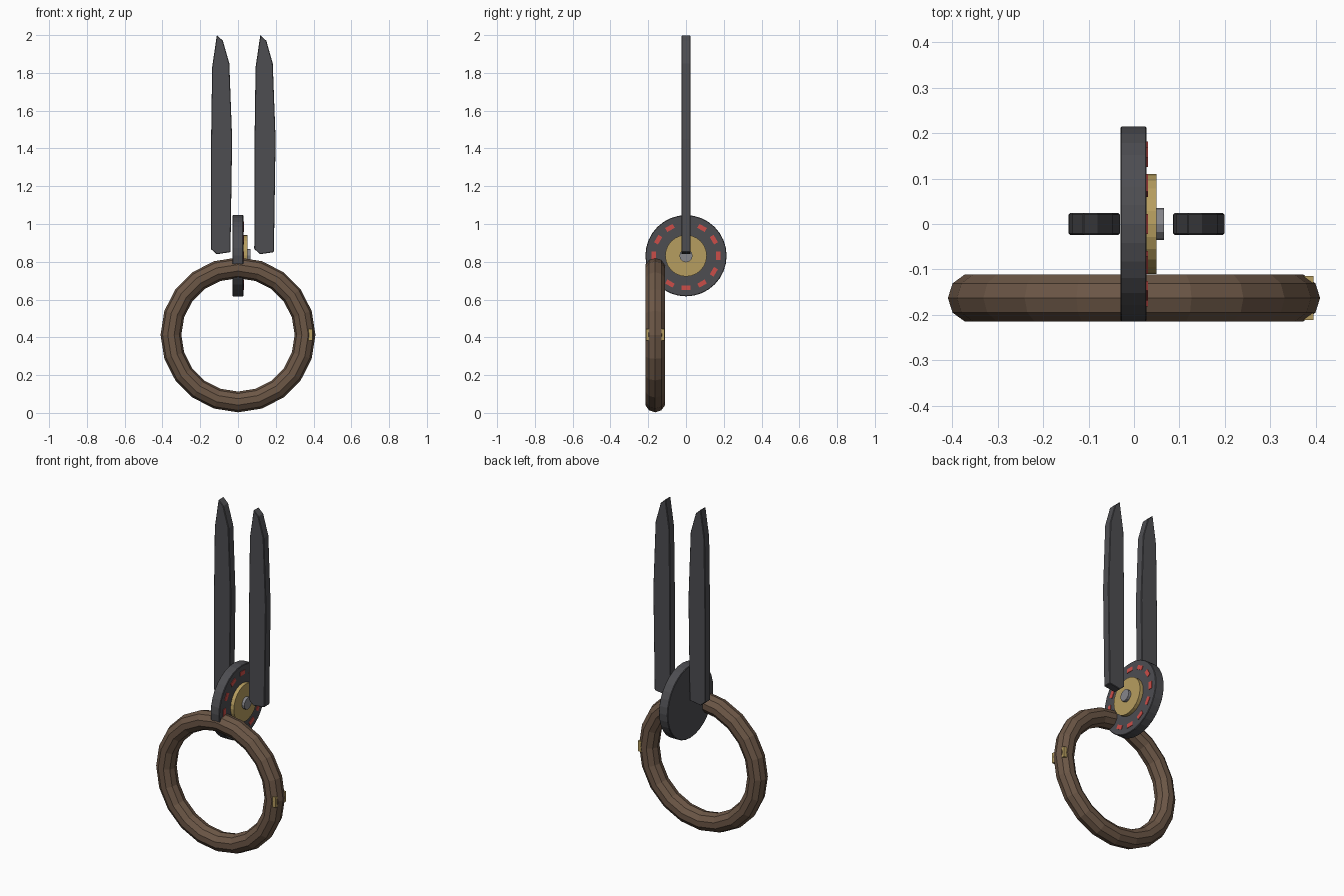
import bpy, bmesh, math
from mathutils import Matrix, Vector

if "Cube" in bpy.data.objects:
    bpy.data.objects.remove(bpy.data.objects["Cube"])


def material(name, rgb):
    m = bpy.data.materials.new(name)
    m.diffuse_color = (*rgb, 1)
    m.use_nodes = True
    m.node_tree.nodes["Principled BSDF"].inputs["Base Color"].default_value = m.diffuse_color
    return m


DARK = material("dark_steel", (0.075, 0.075, 0.083))
WOOD = material("brown_wood", (0.150, 0.095, 0.062))
BRASS = material("brass", (0.47, 0.34, 0.115))
RED = material("red_paint", (0.60, 0.075, 0.065))
PIN = material("light_steel", (0.24, 0.24, 0.26))

HUB_Z = 0.832
RING = Vector((0, -0.163, 0.413))


def finish(bm, name, mat, bevel=0):
    bmesh.ops.recalc_face_normals(bm, faces=bm.faces)
    me = bpy.data.meshes.new(name)
    bm.to_mesh(me)
    bm.free()
    me.materials.append(mat)
    ob = bpy.data.objects.new(name, me)
    bpy.context.collection.objects.link(ob)
    if bevel:
        mod = ob.modifiers.new("edge", 'BEVEL')
        mod.width, mod.segments = bevel, 1
        mod.limit_method = 'ANGLE'
        mod.angle_limit = math.radians(40)
    return ob


def disc(name, mat, radius, x0, x1, sides, bevel=0):
    bm = bmesh.new()
    place = Matrix.Translation(((x0 + x1) / 2, 0, HUB_Z)) @ Matrix.Rotation(math.pi / 2, 4, 'Y')
    bmesh.ops.create_cone(bm, cap_ends=True, segments=sides, radius1=radius,
                          radius2=radius, depth=x1 - x0, matrix=place)
    return finish(bm, name, mat, bevel)


def box(bm, size, place):
    bmesh.ops.create_cube(bm, size=1, matrix=place @ Matrix.Diagonal((*size, 1)))


# Hub: dark disc, brass plate, centre pin
disc("hub_disc", DARK, 0.215, -0.03, 0.028, 32, 0.003)
disc("hub_plate", BRASS, 0.11, 0.027, 0.05, 24)
disc("hub_pin", PIN, 0.035, 0.045, 0.066, 12)

# Red dashes around the hub face
bm = bmesh.new()
for i in range(12):
    turn = Matrix.Rotation(i * math.tau / 12, 4, 'X')
    box(bm, (0.005, 0.024, 0.045),
        Matrix.Translation((0.0285, 0, HUB_Z)) @ turn @ Matrix.Translation((0, 0.17, 0)))
finish(bm, "hub_dashes", RED)

# Handle ring: ten-sided tube swept around the y axis
MAJOR, MINOR, R, r = 20, 10, 0.355, 0.055
bm = bmesh.new()
loops = []
for i in range(MAJOR):
    a = i * math.tau / MAJOR
    loop = []
    for j in range(MINOR):
        b = j * math.tau / MINOR
        d = R + r * math.cos(b)
        loop.append(bm.verts.new(RING + Vector((d * math.cos(a), r * math.sin(b), d * math.sin(a)))))
    loops.append(loop)
for i in range(MAJOR):
    p, q = loops[i], loops[(i + 1) % MAJOR]
    for j in range(MINOR):
        k = (j + 1) % MINOR
        bm.faces.new((p[j], p[k], q[k], q[j]))
finish(bm, "handle_ring", WOOD)

# Brass clasp let into the right side of the ring
bm = bmesh.new()
box(bm, (0.022, 0.098, 0.062), Matrix.Translation((0.384, RING.y, RING.z)))
finish(bm, "ring_clasp", BRASS)

# Two blades sharing one outline (x, z)
OUTLINE = [(-0.113, 0.84), (-0.04, 0.851), (-0.031, 1.45), (-0.046, 1.85),
           (-0.08, 1.97), (-0.112, 2.0), (-0.137, 1.83), (-0.143, 1.4), (-0.144, 0.868)]
for name, dx in (("left_blade", 0), ("right_blade", 0.23)):
    bm = bmesh.new()
    face = bm.faces.new([bm.verts.new((x + dx, -0.024, z)) for x, z in OUTLINE])
    out = bmesh.ops.extrude_face_region(bm, geom=[face])
    bmesh.ops.translate(bm, vec=(0, 0.048, 0),
                        verts=[v for v in out["geom"] if isinstance(v, bmesh.types.BMVert)])
    finish(bm, name, DARK, 0.003)
